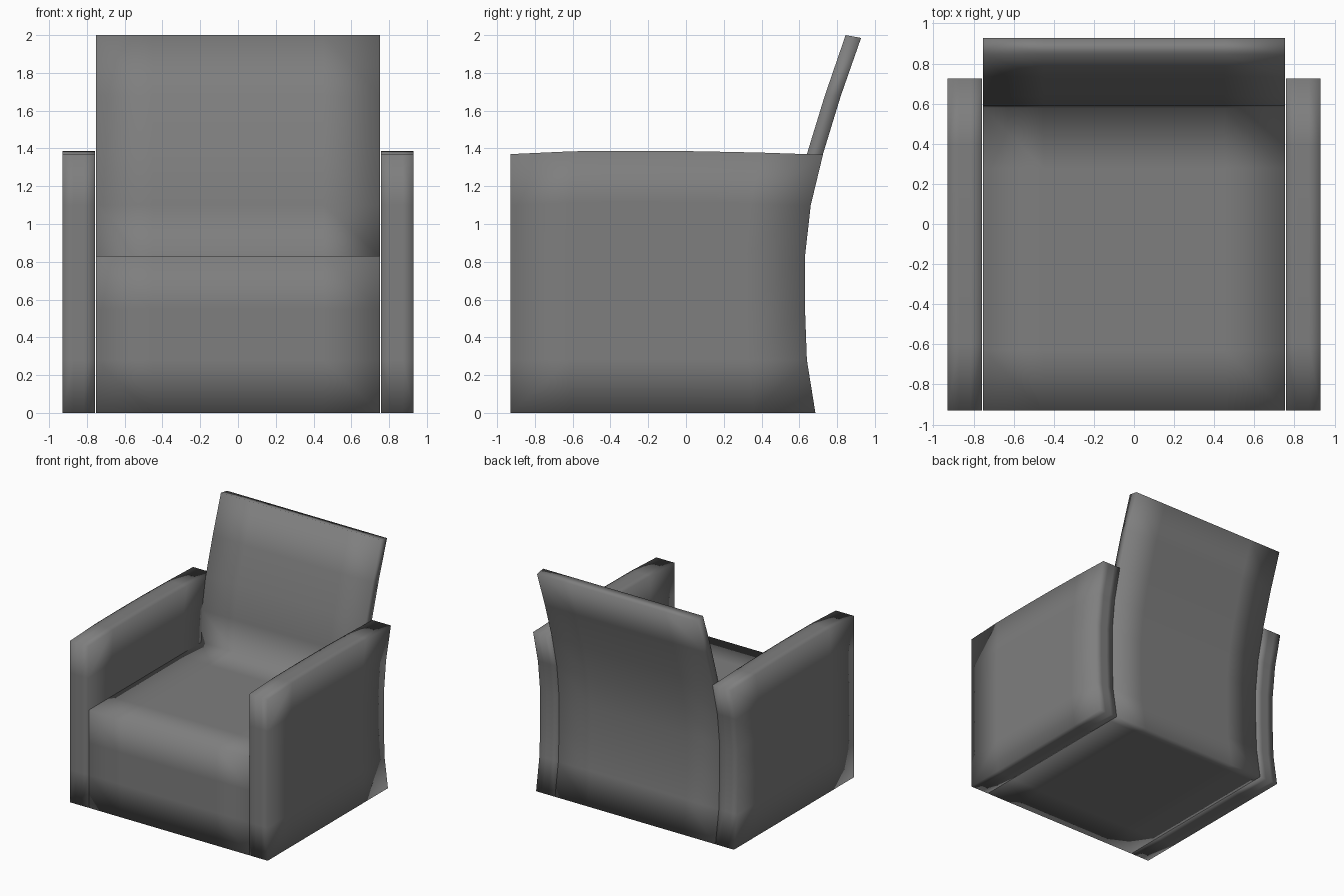
import bpy
import bmesh

default = bpy.data.objects.get("Cube")
if default:
    bpy.data.objects.remove(default, do_unlink=True)

fabric = bpy.data.materials.new("grey_fabric")
fabric.use_nodes = True
GREY = (0.21, 0.21, 0.21, 1)
fabric.diffuse_color = GREY
fabric.node_tree.nodes["Principled BSDF"].inputs["Base Color"].default_value = GREY

FRONT = -0.93
SEGS = 5
# Shared rear curve: height and depth of each row
ROW_Z = [0, 0.28, 0.55, 0.83, 1.1, 1.37, 1.68, 1.985]
REAR = [0.685, 0.64, 0.63, 0.63, 0.66, 0.725, 0.82, 0.927]
# Front face of the backrest, row by row
INNER = [0.6, 0.57, 0.56, 0.58, 0.59, 0.64, 0.735, 0.845]
ARM_TOP = [1.37, 1.385, 1.387, 1.385, 1.378, 1.367]


def block(name, xs, cells, point):
    """Outer skin of a set of side-view cells, extruded over the x stations."""
    bm = bmesh.new()
    verts = {}

    def vert(k, i, j):
        if (k, i, j) not in verts:
            verts[k, i, j] = bm.verts.new((xs[k], *point(i, j)))
        return verts[k, i, j]

    last = len(xs) - 1
    for i, j in cells:
        ring = [(i, j), (i + 1, j), (i + 1, j + 1), (i, j + 1)]
        sides = [(i, j - 1), (i + 1, j), (i, j + 1), (i - 1, j)]
        for n, side in enumerate(sides):
            if side in cells:
                continue
            a, b = ring[n], ring[(n + 1) % 4]
            for k in range(last):
                bm.faces.new([vert(k, *a), vert(k, *b),
                              vert(k + 1, *b), vert(k + 1, *a)])
        for k in (0, last):
            bm.faces.new([vert(k, *p) for p in ring])
    bmesh.ops.recalc_face_normals(bm, faces=bm.faces)
    for face in bm.faces:
        face.smooth = True
    mesh = bpy.data.meshes.new(name)
    bm.to_mesh(mesh)
    bm.free()
    mesh.materials.append(fabric)
    obj = bpy.data.objects.new(name, mesh)
    bpy.context.collection.objects.link(obj)
    return obj


def stations(start, end, count):
    return [start + (end - start) * n / count for n in range(count + 1)]


def arm_point(i, j):
    u = i / SEGS
    return (FRONT + (REAR[j] - FRONT) * u, ROW_Z[j] * ARM_TOP[i] / ROW_Z[5])


def body_point(i, j):
    if i > SEGS:
        return (REAR[j], ROW_Z[j])
    y = FRONT + (INNER[j] - FRONT) * i / SEGS
    z = ROW_Z[j] + (0.015 if j == 7 else 0)
    return (y, z)


# Armrests
arm_cells = {(i, j) for i in range(SEGS) for j in range(5)}
for name, side in (("left_armrest", 1), ("right_armrest", -1)):
    block(name, stations(0.757 * side, 0.93 * side, 3), arm_cells, arm_point)

# Seat and backrest in one upholstered piece
body_cells = {(i, j) for i in range(SEGS) for j in range(3)}
body_cells |= {(SEGS, j) for j in range(7)}
block("seat_and_backrest", stations(-0.752, 0.752, SEGS), body_cells, body_point)
